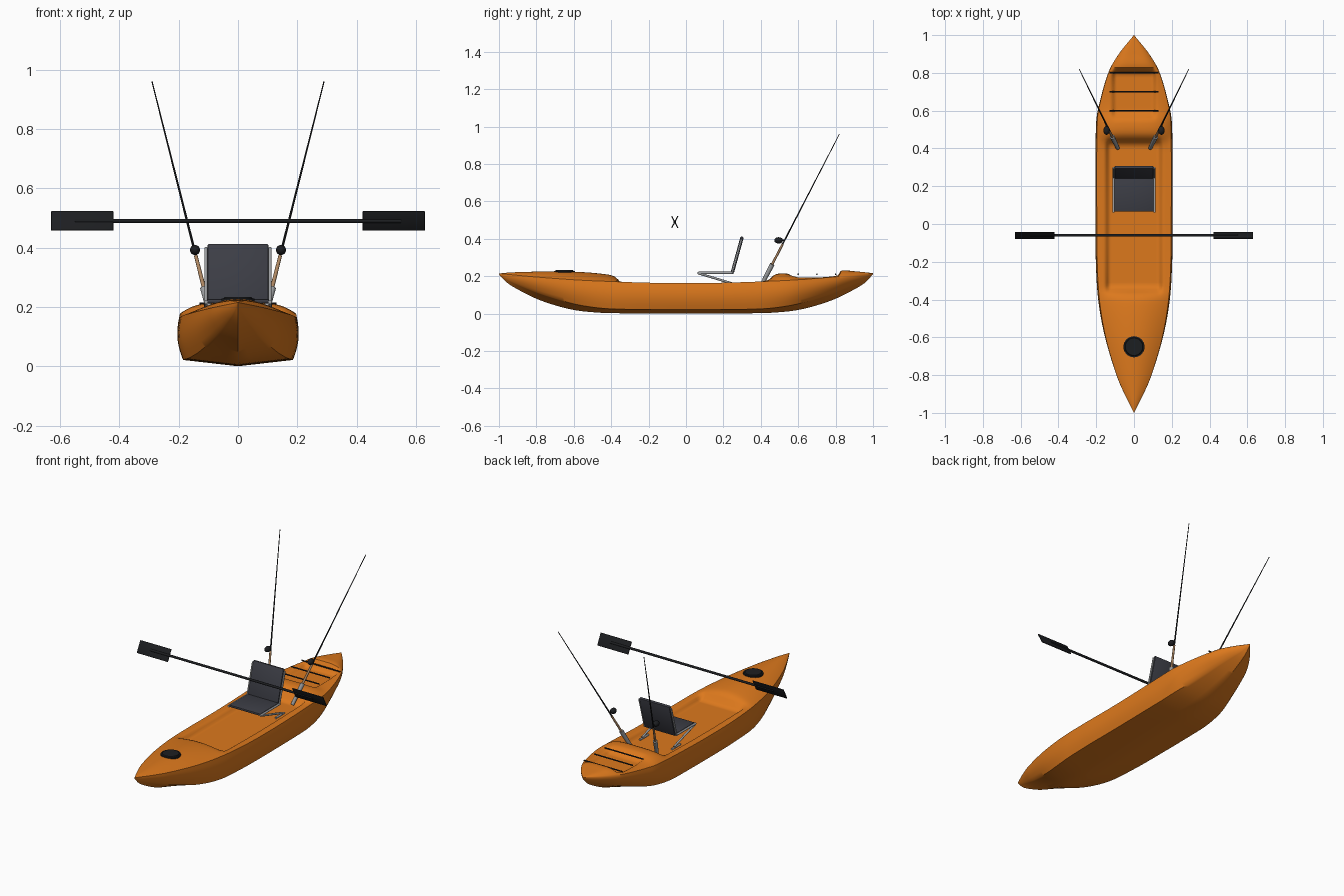
import bpy, bmesh, math
from mathutils import Vector

if "Cube" in bpy.data.objects:
    bpy.data.objects.remove(bpy.data.objects["Cube"])


def material(name, col):
    m = bpy.data.materials.new(name)
    m.diffuse_color = (*col, 1)
    m.use_nodes = True
    m.node_tree.nodes["Principled BSDF"].inputs["Base Color"].default_value = m.diffuse_color
    return m


ORANGE = material("orange_plastic", (0.72, 0.19, 0.012))
BLACK = material("black", (0.012, 0.013, 0.015))
FABRIC = material("dark_fabric", (0.045, 0.047, 0.06))
METAL = material("aluminium", (0.35, 0.36, 0.37))
CORK = material("cork", (0.42, 0.24, 0.12))


def finish(name, bm, mat, angle=35):
    bmesh.ops.recalc_face_normals(bm, faces=bm.faces)
    me = bpy.data.meshes.new(name)
    bm.to_mesh(me)
    bm.free()
    ob = bpy.data.objects.new(name, me)
    bpy.context.collection.objects.link(ob)
    me.materials.append(mat)
    bpy.ops.object.select_all(action='DESELECT')
    ob.select_set(True)
    bpy.context.view_layer.objects.active = ob
    bpy.ops.object.shade_smooth_by_angle(angle=math.radians(angle))
    return ob


def rod(name, a, b, r1, r2, mat, seg=12):
    a, b = Vector(a), Vector(b)
    bm = bmesh.new()
    bmesh.ops.create_cone(bm, cap_ends=True, segments=seg, radius1=r1, radius2=r2, depth=(b - a).length)
    bm.transform((b - a).to_track_quat('Z', 'Y').to_matrix().to_4x4())
    bmesh.ops.translate(bm, verts=bm.verts, vec=(a + b) / 2)
    return finish(name, bm, mat)


def box(name, loc, size, rot_x, mat, bevel):
    bm = bmesh.new()
    bmesh.ops.create_cube(bm, size=1)
    bmesh.ops.scale(bm, verts=bm.verts, vec=size)
    bmesh.ops.bevel(bm, geom=bm.edges[:], offset=bevel, segments=2, affect='EDGES', profile=0.5)
    ob = finish(name, bm, mat)
    ob.location = loc
    ob.rotation_euler.x = rot_x
    return ob


def curve(pts):
    """Smooth interpolation through (y, value) points."""
    n = len(pts)
    slope = []
    for i in range(n):
        p, q = pts[max(i - 1, 0)], pts[min(i + 1, n - 1)]
        slope.append((q[1] - p[1]) / (q[0] - p[0]))

    def f(y):
        i = 0
        while i < n - 2 and y > pts[i + 1][0]:
            i += 1
        (a, va), (b, vb) = pts[i], pts[i + 1]
        h, t = b - a, (y - a) / (b - a)
        return ((2*t**3 - 3*t*t + 1) * va + (t**3 - 2*t*t + t) * h * slope[i]
                + (3*t*t - 2*t**3) * vb + (t**3 - t*t) * h * slope[i + 1])
    return f


def step(t):
    t = min(max(t, 0), 1)
    return t * t * (3 - 2 * t)


# hull lines: half width, keel, gunwale and deck centre height
width = curve([(-1, 0), (-.9, .05), (-.8, .092), (-.6, .15), (-.4, .183), (-.2, .195), (0, .197),
               (.5, .196), (.6, .188), (.8, .135), (.9, .08), (1, 0)])
keel = curve([(-1, .21), (-.96, .168), (-.9, .13), (-.8, .08), (-.7, .045), (-.6, .02), (-.5, .008), (-.4, .003),
              (0, 0), (.4, .003), (.5, .008), (.6, .02), (.7, .045), (.8, .08), (.9, .13), (.96, .168), (1, .212)])
sheer = curve([(-1, .215), (-.8, .196), (-.5, .176), (0, .163), (.5, .176), (.8, .197), (1, .217)])
centre = curve([(-1, .215), (-.93, .221), (-.7, .226), (-.55, .222), (-.41, .208), (-.375, .195), (-.345, .173),
                (-.28, .167), (0, .164), (.38, .17), (.43, .18), (.48, .211), (.54, .214), (.6, .198),
                (.7, .196), (.78, .205), (.83, .23), (.9, .227), (1, .217)])


def deck(x, y, w):
    u = abs(x) / w
    z = sheer(y) + (centre(y) - sheer(y)) * (1 - u ** (2 if y < 0 else 4))
    cockpit = step((.157 - abs(x)) / .03) * step((y + .37) / .045) * step((.46 - y) / .05)
    well = step((.125 - abs(x)) / .03) * step((y - .55) / .05) * step((.83 - y) / .04)
    z += (.142 - z) * cockpit
    return z + (.178 - z) * well


# hull: lofted rings, deck across the top then sides and bottom
bm = bmesh.new()
rings = []
NY, NX, NS = 130, 44, 6
for j in range(NY + 1):
    y = -math.cos(math.pi * j / NY) * .35 + (2 * j / NY - 1) * .65
    w, k, s = max(width(y), .0008), keel(y), sheer(y)
    end = step((abs(y) - .35) / .65)
    cx = w * (.94 - .3 * end)
    cz = k + (s - k) * (.13 + .22 * end)
    pts = [(x, deck(x, y, w)) for x in (w * (2 * i / NX - 1) for i in range(NX + 1))]
    side = []
    for i in range(1, NS + 1):
        t = i / NS
        side.append((w + (cx - w) * t ** 2 + .05 * w * math.sin(math.pi * t) * (1 - .3 * end), s + (cz - s) * t))
    side += [(cx * (1 - t), cz + (k - cz) * t) for t in (.1, .4, .7)]
    pts += side + [(0, k)] + [(-x, z) for x, z in reversed(side)]
    rings.append([bm.verts.new((x, y, z)) for x, z in pts])
for a, b in zip(rings, rings[1:]):
    for i in range(len(a)):
        n = (i + 1) % len(a)
        bm.faces.new((a[i], a[n], b[n], b[i]))
bm.faces.new(rings[0])
bm.faces.new(rings[-1])
finish("hull", bm, ORANGE, 40)

# front hatch
rod("hatch_rim", (0, -.65, .205), (0, -.65, .228), .056, .056, BLACK, 32)
rod("hatch_lid", (0, -.65, .226), (0, -.65, .233), .05, .046, BLACK, 32)

# cargo cords over the rear well
for i, y in enumerate((.6, .7, .8)):
    rod(f"cargo_cord_{i + 1}", (-.13, y, .211), (.13, y, .211), .004, .004, BLACK, 8)

# seat pad and backrest
box("seat_pad", (0, .16, .219), (.21, .19, .014), 0, FABRIC, .005)
box("seat_back", (0, .274, .315), (.206, .018, .2), -.27, FABRIC, .006)

# paddle shaft
rod("paddle_shaft", (-.55, -.06, .49), (.55, -.06, .49), .007, .007, BLACK)

for s, tag in ((-1, "left"), (1, "right")):
    # feathered paddle blade
    box(f"{tag}_paddle_blade", (s * .525, -.06, .49), (.21, .006, .074), s * .48, BLACK, .0025)

    # seat frame tubes
    x = s * .108
    rod(f"{tag}_seat_rail", (x, .062, .218), (x, .25, .218), .006, .006, METAL)
    rod(f"{tag}_seat_leg", (x, .066, .216), (x, .27, .155), .006, .006, METAL)
    rod(f"{tag}_seat_foot", (x, .21, .148), (x, .29, .148), .006, .006, METAL)
    rod(f"{tag}_back_post", (x, .245, .215), (x, .298, .40), .005, .005, METAL)

    # fishing rod standing in its holder
    base, tip = Vector((s * .09, .41, .165)), Vector((s * .29, .82, .96))

    def at(t):
        return base.lerp(tip, t)
    rod(f"{tag}_rod_holder", at(-.02), at(.125), .010, .013, METAL, 16)
    rod(f"{tag}_rod_handle", at(.1), at(.26), .007, .006, CORK)
    rod(f"{tag}_fishing_rod", at(.25), at(1), .0045, .002, BLACK, 8)

    # reel hung in front of the rod
    bm = bmesh.new()
    bmesh.ops.create_uvsphere(bm, u_segments=20, v_segments=12, radius=1)
    bmesh.ops.scale(bm, verts=bm.verts, vec=(.017, .023, .017))
    bmesh.ops.translate(bm, verts=bm.verts, vec=(s * .145, .495, .392))
    finish(f"{tag}_reel", bm, BLACK)
    rod(f"{tag}_reel_foot", (s * .145, .495, .392), at(.285), .004, .004, BLACK, 8)
